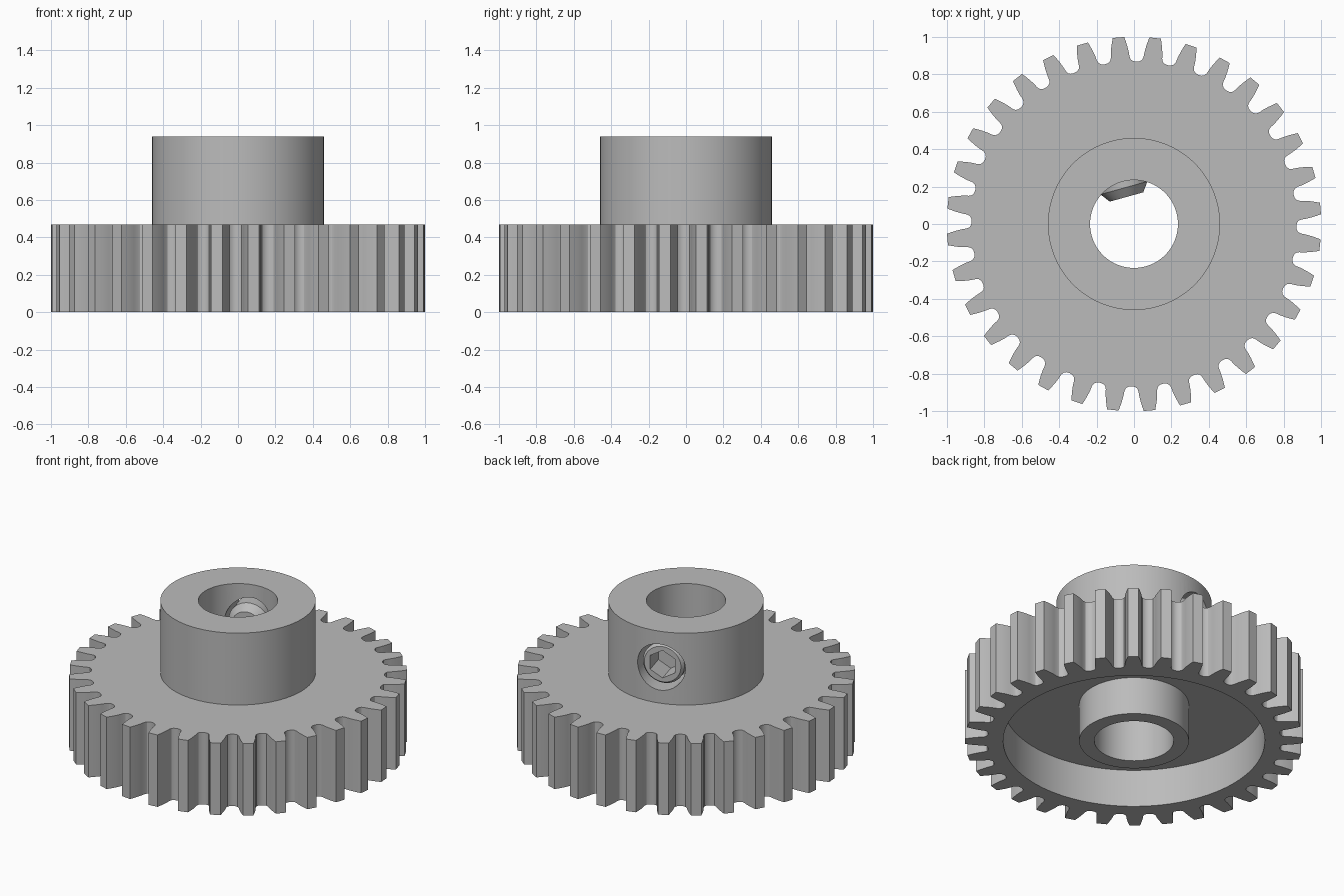
import bpy, bmesh, math
from mathutils import Matrix

if "Cube" in bpy.data.objects:
    bpy.data.objects.remove(bpy.data.objects["Cube"])

TEETH = 32
SEGS = 96

steel = bpy.data.materials.new("steel_grey")
steel.use_nodes = True
GREY = (0.5, 0.5, 0.5, 1)
steel.diffuse_color = GREY
steel.node_tree.nodes["Principled BSDF"].inputs["Base Color"].default_value = GREY


def circle(r, z, n=SEGS):
    return [(r * math.cos(i * math.tau / n), r * math.sin(i * math.tau / n), z) for i in range(n)]


def hexagon(r, z, n=SEGS):
    """Hexagon with corner radius r, sampled at the same angles as a circle."""
    points = []
    for i in range(n):
        a = i * math.tau / n
        k = r * math.cos(math.pi / 6) / math.cos(a % (math.pi / 3) - math.pi / 6)
        points.append((k * math.cos(a), k * math.sin(a), z))
    return points


def loft(name, rings, closed=False):
    """Skin rings of equal size; cap the ends, or join them into a ring solid."""
    bm = bmesh.new()
    loops = [[bm.verts.new(p) for p in ring] for ring in rings]
    pairs = list(zip(loops, loops[1:]))
    if closed:
        pairs.append((loops[-1], loops[0]))
    else:
        bm.faces.new(loops[0])
        bm.faces.new(loops[-1])
    for a, b in pairs:
        n = len(a)
        for i in range(n):
            j = (i + 1) % n
            bm.faces.new((a[i], a[j], b[j], b[i]))
    bmesh.ops.recalc_face_normals(bm, faces=bm.faces)
    mesh = bpy.data.meshes.new(name)
    bm.to_mesh(mesh)
    bm.free()
    mesh.materials.append(steel)
    obj = bpy.data.objects.new(name, mesh)
    bpy.context.collection.objects.link(obj)
    return obj


def combine(target, tool, operation):
    """Apply a boolean and drop the tool object."""
    tool.hide_render = True
    mod = target.modifiers.new("cut", 'BOOLEAN')
    mod.operation, mod.solver, mod.object = operation, 'EXACT', tool
    bpy.context.view_layer.objects.active = target
    bpy.ops.object.modifier_apply(modifier=mod.name)
    bpy.data.objects.remove(tool)


# Gear outline: half a tooth gap (sideways offset, radius), mirrored and repeated
GAP = [(0, 0.868), (0.018, 0.871), (0.031, 0.88), (0.038, 0.896), (0.042, 0.92),
       (0.05, 0.95), (0.059, 0.978), (0.0675, 1.001)]
full_gap = [(-s, r) for s, r in reversed(GAP[1:])] + GAP


def gear_outline(z):
    points = []
    for t in range(TEETH):
        centre = math.radians(-0.875) + t * math.tau / TEETH
        for s, r in full_gap:
            a = centre + s / r
            points.append((r * math.cos(a), r * math.sin(a), z))
    return points


# Toothed wheel with raised hub
gear = loft("gear_wheel", [gear_outline(0), gear_outline(0.47)])
combine(gear, loft("hub", [circle(0.46, 0.35), circle(0.46, 0.94)]), 'UNION')

# Ring recess underneath, leaving the rim and the inner boss
recess = loft("recess_cutter", [circle(0.325, -0.1), circle(0.775, -0.1),
                                circle(0.775, 0.246), circle(0.325, 0.246)], closed=True)
combine(gear, recess, 'DIFFERENCE')

# Shaft bore
combine(gear, loft("bore_cutter", [circle(0.235, -0.2), circle(0.235, 1.2)]), 'DIFFERENCE')

# Radial screw hole through one side of the hub
radial = (Matrix.Translation((0, 0, 0.705)) @ Matrix.Rotation(math.radians(105.5), 4, 'Z')
          @ Matrix.Rotation(math.pi / 2, 4, 'Y'))
hole = loft("screw_hole_cutter", [circle(0.15, 0.05), circle(0.15, 0.7)])
hole.data.transform(radial)
combine(gear, hole, 'DIFFERENCE')

# Set screw with tapered tip, chamfered head and hexagonal socket
screw = loft("set_screw", [circle(0.093, 0.15), circle(0.13, 0.2), circle(0.13, 0.395),
                           circle(0.115, 0.415), hexagon(0.09, 0.415), hexagon(0.09, 0.27)])
screw.data.transform(radial)

# Smooth shading with sharp edges kept
bpy.ops.object.select_all(action='DESELECT')
for obj in (gear, screw):
    obj.select_set(True)
bpy.context.view_layer.objects.active = gear
bpy.ops.object.shade_smooth_by_angle(angle=math.radians(25))
